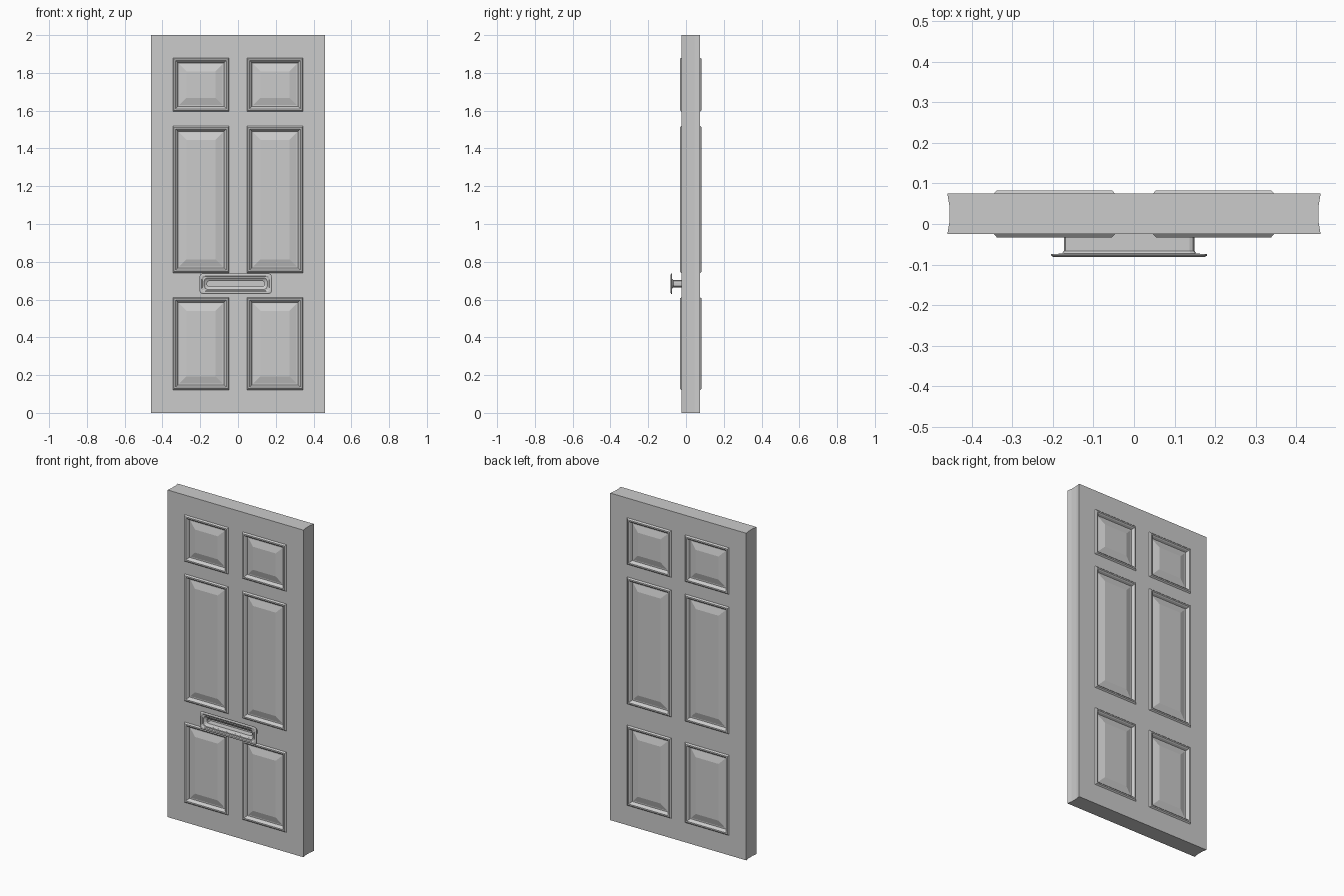
import bpy, bmesh

if "Cube" in bpy.data.objects:
    bpy.data.objects.remove(bpy.data.objects["Cube"])

FRONT, BACK = -0.025, 0.075
COLS = [(-0.345, -0.047), (0.047, 0.345)]
ROWS = [(0.121, 0.612), (0.741, 1.518), (1.595, 1.88)]
# panel moulding: inset from panel edge, height above the door face
MOULDING = [(0, 0), (0.007, 0.008), (0.015, 0.008), (0.021, 0.002),
            (0.027, -0.01), (0.034, -0.01), (0.072, 0.001)]


def finish(name, bm):
    bmesh.ops.remove_doubles(bm, verts=bm.verts, dist=0.0001)
    bmesh.ops.recalc_face_normals(bm, faces=bm.faces)
    mesh = bpy.data.meshes.new(name)
    bm.to_mesh(mesh)
    bm.free()
    ob = bpy.data.objects.new(name, mesh)
    bpy.context.collection.objects.link(ob)
    return ob


def loft(bm, loops, cap_start=False, cap_end=True):
    rings = [[bm.verts.new(p) for p in loop] for loop in loops]
    n = len(rings[0])
    for a, b in zip(rings, rings[1:]):
        for i in range(n):
            j = (i + 1) % n
            bm.faces.new((a[i], a[j], b[j], b[i]))
    if cap_start:
        bm.faces.new(rings[0])
    if cap_end:
        bm.faces.new(rings[-1])


def quad(bm, pts):
    bm.faces.new([bm.verts.new(p) for p in pts])


def rect(x0, x1, z0, z1, y):
    return [(x0, y, z0), (x1, y, z0), (x1, y, z1), (x0, y, z1)]


# door slab: both faces carry six moulded panels
bm = bmesh.new()
xs = [-0.46] + [v for c in COLS for v in c] + [0.46]
zs = [0] + [v for r in ROWS for v in r] + [2]
for face_y, out in ((FRONT, -1), (BACK, 1)):
    for x0, x1 in zip(xs, xs[1:]):
        for z0, z1 in zip(zs, zs[1:]):
            if (x0, x1) in COLS and (z0, z1) in ROWS:
                loft(bm, [rect(x0 + d, x1 - d, z0 + d, z1 - d, face_y + out * h)
                          for d, h in MOULDING])
            else:
                quad(bm, rect(x0, x1, z0, z1, face_y))

# slightly hollowed side edges, then top and bottom
edge = [(0.46, FRONT), (0.455, 0.005), (0.455, 0.045), (0.46, BACK)]
for s in (-1, 1):
    for (xa, ya), (xb, yb) in zip(edge, edge[1:]):
        for z0, z1 in zip(zs, zs[1:]):
            quad(bm, [(s * xa, ya, z0), (s * xb, yb, z0), (s * xb, yb, z1), (s * xa, ya, z1)])
for z in (0, 2):
    front = [(x, FRONT, z) for x in xs]
    back = [(x, BACK, z) for x in reversed(xs)]
    right = [(x, y, z) for x, y in edge[1:-1]]
    left = [(-x, y, z) for x, y in reversed(edge[1:-1])]
    quad(bm, front + right + back + left)
finish("panelled_door", bm)


# letterbox: clipped-corner outlines lofted from the neck, around the plate, into the slot
def clipped(w, h, y, c, cx=-0.012, cz=0.684):
    pts = [(w, h - c), (w - 0.3 * c, h - 0.3 * c), (w - c, h)]
    pts += [(-x, z) for x, z in reversed(pts)]
    pts += [(-x, -z) for x, z in pts]
    return [(cx + x, y, cz + z) for x, z in pts]


LETTERBOX = [(0.161, 0.019, -0.02, 0.012), (0.161, 0.019, -0.066, 0.012),
             (0.166, 0.025, -0.073, 0.014), (0.192, 0.054, -0.074, 0.016),
             (0.192, 0.054, -0.078, 0.016), (0.187, 0.049, -0.081, 0.016),
             (0.180, 0.042, -0.081, 0.016), (0.175, 0.037, -0.077, 0.016),
             (0.167, 0.030, -0.077, 0.016), (0.162, 0.024, -0.072, 0.014),
             (0.152, 0.014, -0.066, 0.010), (0.152, 0.014, -0.030, 0.010)]
bm = bmesh.new()
loft(bm, [clipped(*p) for p in LETTERBOX], cap_start=True)
finish("letterbox", bm)
